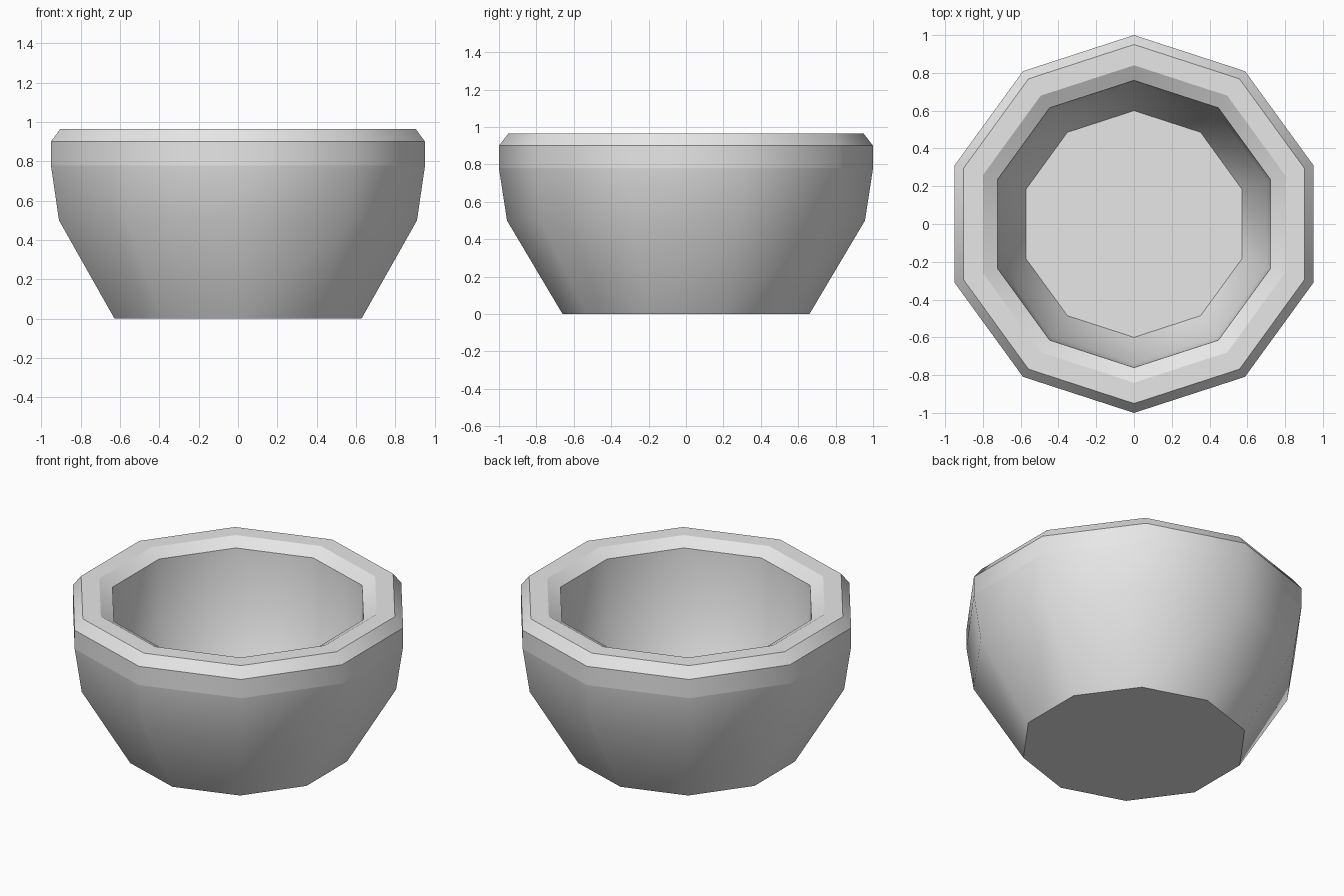
import bpy, bmesh, math

cube = bpy.data.objects.get("Cube")
if cube:
    bpy.data.objects.remove(cube, do_unlink=True)

SIDES = 10

# Profile from the base, over the rim and down to the inner floor:
# radius, height, crease at this ring
PROFILE = [
    (0.66, 0.0, True),
    (0.957, 0.5, False),
    (1.0, 0.78, True),
    (1.0, 0.9, True),
    (0.95, 0.965, True),
    (0.84, 0.965, True),
    (0.76, 0.92, True),
    (0.74, 0.5, False),
    (0.6, 0.2, True),
]

# Plain grey material
grey = bpy.data.materials.new("plain_grey")
grey.use_nodes = True
colour = (0.8, 0.8, 0.8, 1.0)
grey.diffuse_color = colour
grey.node_tree.nodes["Principled BSDF"].inputs["Base Color"].default_value = colour


def make_ring(bm, radius, height):
    """Ring of vertices with one corner at the back and one at the front."""
    ring = []
    for i in range(SIDES):
        a = math.pi / 2 + math.tau * i / SIDES
        ring.append(bm.verts.new((radius * math.cos(a), radius * math.sin(a), height)))
    return ring


# Bowl walls
bm = bmesh.new()
rings = [make_ring(bm, r, z) for r, z, crease in PROFILE]
for low, high in zip(rings, rings[1:]):
    for i in range(SIDES):
        j = (i + 1) % SIDES
        bm.faces.new((low[i], low[j], high[j], high[i]))

# Underside and inner floor
bm.faces.new(list(reversed(rings[0])))
bm.faces.new(rings[-1])

# Smooth around the bowl, with creases along chosen rings
for face in bm.faces:
    face.smooth = True
for ring, (r, z, crease) in zip(rings, PROFILE):
    for i in range(SIDES):
        edge = bm.edges.get((ring[i], ring[(i + 1) % SIDES]))
        edge.smooth = not crease

bmesh.ops.recalc_face_normals(bm, faces=bm.faces)
mesh = bpy.data.meshes.new("bowl")
bm.to_mesh(mesh)
bm.free()
mesh.materials.append(grey)
bowl = bpy.data.objects.new("bowl", mesh)
bpy.context.collection.objects.link(bowl)
